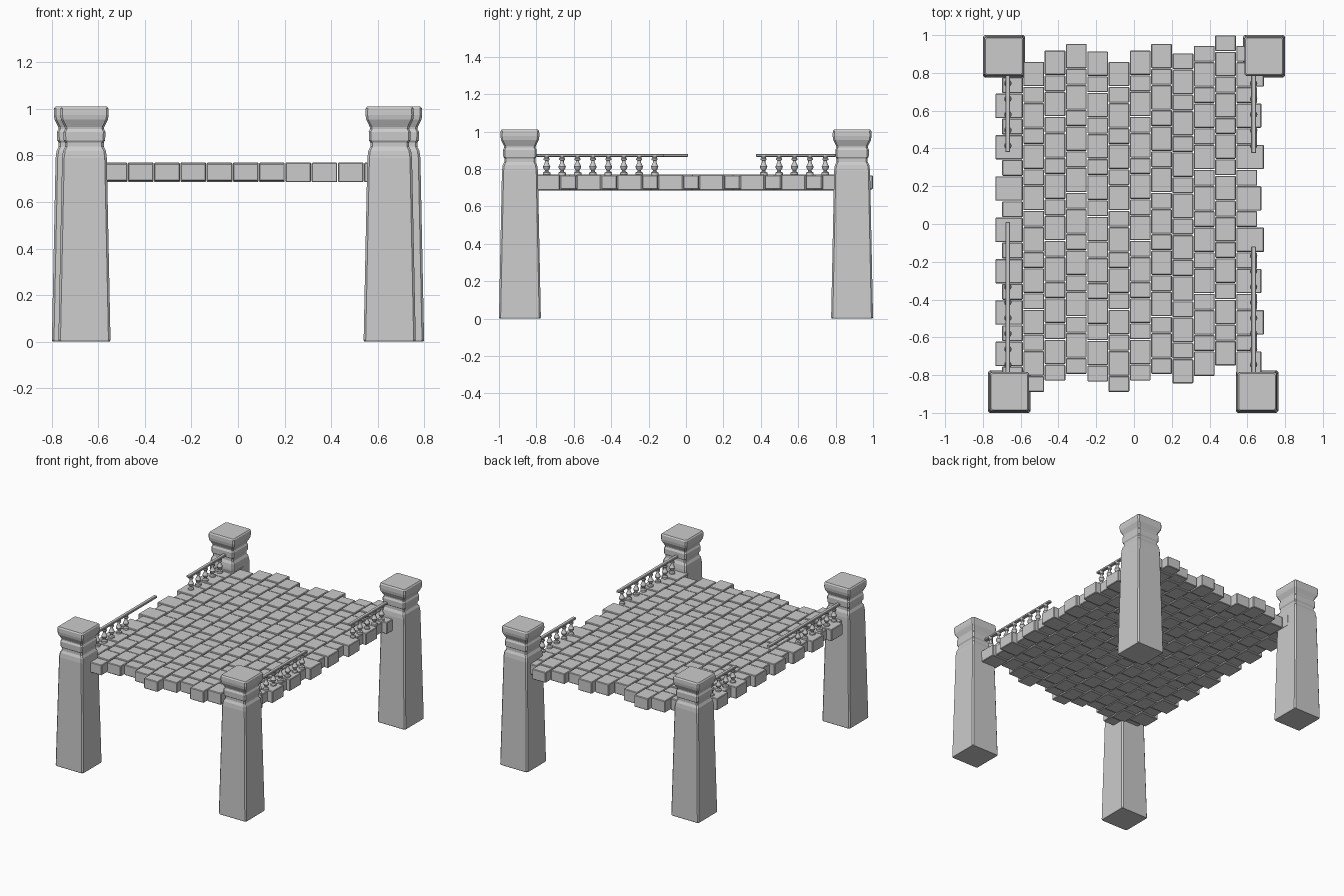
import bpy, bmesh, math

if "Cube" in bpy.data.objects:
    bpy.data.objects.remove(bpy.data.objects["Cube"])


def add_object(name, bm):
    bmesh.ops.recalc_face_normals(bm, faces=bm.faces)
    mesh = bpy.data.meshes.new(name)
    bm.to_mesh(mesh)
    bm.free()
    ob = bpy.data.objects.new(name, mesh)
    bpy.context.scene.collection.objects.link(ob)
    return ob


def loft(bm, rings):
    loops = [[bm.verts.new(p) for p in ring] for ring in rings]
    n = len(loops[0])
    for a, b in zip(loops, loops[1:]):
        for i in range(n):
            bm.faces.new((a[i], a[(i + 1) % n], b[(i + 1) % n], b[i]))
    bm.faces.new(loops[0][::-1])
    bm.faces.new(loops[-1])


def box(bm, x0, x1, y0, y1, z0, z1):
    loft(bm, [[(x0, y0, z), (x1, y0, z), (x1, y1, z), (x0, y1, z)] for z in (z0, z1)])


def bevel(ob, width):
    m = ob.modifiers.new("edge_wear", 'BEVEL')
    m.width = width
    m.segments = 1


# Tapered stone pillars with a neck ring and flared cap
PILLAR = [(0.109, 0), (0.112, 0.006), (0.096, 0.79), (0.092, 0.82), (0.083, 0.838),
          (0.083, 0.856), (0.089, 0.865), (0.090, 0.902), (0.084, 0.914),
          (0.085, 0.922), (0.101, 0.955), (0.104, 0.975), (0.103, 1.002), (0.097, 1.01)]


def pillar(name, x, y):
    bm = bmesh.new()
    c = 0.009
    rings = []
    for h, z in PILLAR:
        i = h - c
        rings.append([(x + a, y + b, z) for a, b in (
            (-i, -h), (i, -h), (h, -i), (h, i), (i, h), (-i, h), (-h, i), (-h, -i))])
    loft(bm, rings)
    add_object(name, bm)


pillar("pillar_back_left", -0.688, 0.888)
pillar("pillar_back_right", 0.688, 0.888)
pillar("pillar_front_left", -0.66, -0.888)
pillar("pillar_front_right", 0.652, -0.888)

# Deck of staggered stone columns, alternating long and short blocks
TOPS = [0.91, 0.86, 0.92, 0.955, 0.915, 0.86, 0.92, 0.955, 0.905, 0.945, 1.0, 0.945]
PITCH, LONG, SHORT, GAP = 0.1128, 0.132, 0.0868, 0.0015
bm = bmesh.new()
for k, top in enumerate(TOPS):
    x0 = -0.70 + PITCH * k
    y = top
    for i in range(16):
        is_long = (i % 2 == 0) == (k < 8)
        d = LONG if is_long else SHORT
        xa, xb = x0 + GAP, x0 + PITCH - GAP
        if is_long and k == 0:
            xa -= 0.036
        if is_long and k == 11:
            xb += 0.036 if i % 4 == 1 else 0.022
        box(bm, xa, xb, y - d + GAP, y - GAP,
            0.685 if is_long else 0.691, 0.770 if is_long else 0.766)
        y -= d
bevel(add_object("deck_stones", bm), 0.004)

# Turned balusters and handrails, partly missing along the span
BALUSTER = [(0.020, 0.764), (0.020, 0.780), (0.011, 0.785), (0.009, 0.792), (0.017, 0.802),
            (0.020, 0.812), (0.014, 0.824), (0.009, 0.836), (0.009, 0.844),
            (0.016, 0.849), (0.016, 0.855), (0.011, 0.858), (0.016, 0.868)]


def railing(name, x, y_start, y_end, count):
    s = 1 if y_end > y_start else -1
    bm = bmesh.new()
    box(bm, x - 0.0125, x + 0.0125, min(y_start, y_end), max(y_start, y_end), 0.865, 0.881)
    bevel(add_object(name + "_handrail", bm), 0.003)
    bm = bmesh.new()
    for i in range(count):
        y = s * (-0.745 + 0.0825 * i)
        loft(bm, [[(x + r * math.cos(a * math.tau / 12), y + r * math.sin(a * math.tau / 12), z)
                   for a in range(12)] for r, z in BALUSTER])
    ob = add_object(name + "_balusters", bm)
    bpy.ops.object.select_all(action='DESELECT')
    ob.select_set(True)
    bpy.context.view_layer.objects.active = ob
    bpy.ops.object.shade_smooth_by_angle(angle=math.radians(40))


railing("front_left", -0.668, -0.80, 0.01, 6)
railing("front_right", 0.633, -0.80, -0.12, 8)
railing("back_left", -0.668, 0.80, 0.38, 5)
railing("back_right", 0.633, 0.80, 0.375, 5)
